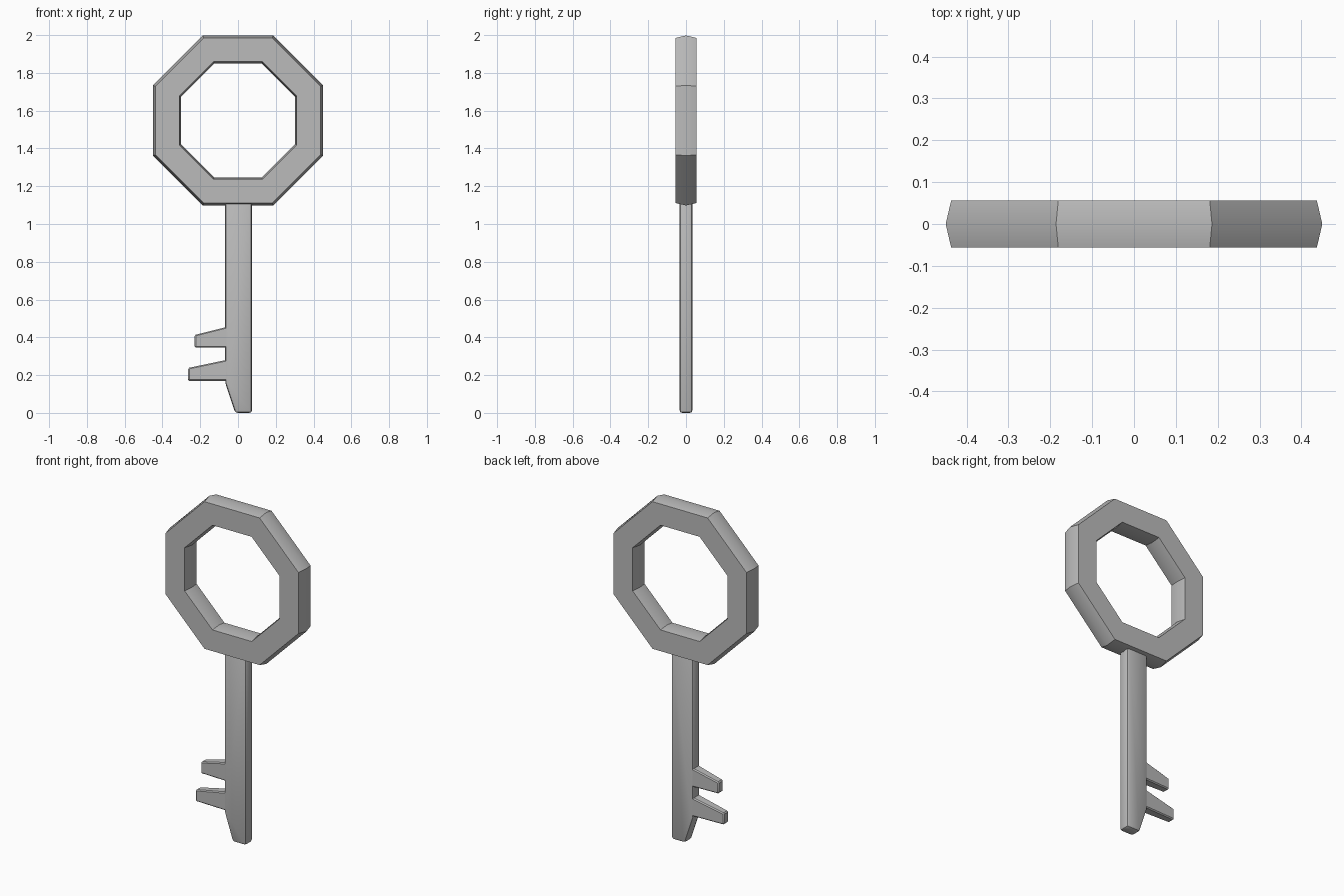
import bpy, bmesh, math
from mathutils import Matrix

cube = bpy.data.objects.get("Cube")
if cube:
    bpy.data.objects.remove(cube, do_unlink=True)

# Single dull metal colour
metal = bpy.data.materials.new("grey_metal")
metal.use_nodes = True
GREY = (0.5, 0.5, 0.5, 1)
metal.diffuse_color = GREY
metal.node_tree.nodes["Principled BSDF"].inputs["Base Color"].default_value = GREY


def finish(name, bm, angle=32):
    bmesh.ops.recalc_face_normals(bm, faces=bm.faces[:])
    mesh = bpy.data.meshes.new(name)
    bm.to_mesh(mesh)
    bm.free()
    mesh.shade_smooth()
    mesh.set_sharp_from_angle(angle=math.radians(angle))
    mesh.materials.append(metal)
    obj = bpy.data.objects.new(name, mesh)
    bpy.context.collection.objects.link(obj)
    return obj


def plate(name, outline, half, bevel, segments, taper=None):
    """Extrude an x-z outline along y, optionally thin it, then round its edges."""
    bm = bmesh.new()
    front = bm.faces.new([bm.verts.new((x, -half, z)) for x, z in outline])
    out = bmesh.ops.extrude_face_region(bm, geom=[front])
    back = [g for g in out["geom"] if isinstance(g, bmesh.types.BMVert)]
    bmesh.ops.translate(bm, vec=(0, 2 * half, 0), verts=back)
    if taper:
        limit, factor = taper
        for v in bm.verts:
            if v.co.x < limit:
                v.co.y *= factor
    bmesh.ops.recalc_face_normals(bm, faces=bm.faces[:])
    bmesh.ops.bevel(bm, geom=bm.edges[:], offset=bevel, segments=segments,
                    profile=0.5, affect='EDGES', clamp_overlap=True)
    return finish(name, bm)


# Octagonal bow: six-sided section swept around eight corners
SIDES, CENTRE = 8, 1.548
section = [(0.45, 0), (0.437, 0.056), (0.311, 0.056),
           (0.302, 0), (0.311, -0.056), (0.437, -0.056)]
bm = bmesh.new()
rings = []
for i in range(SIDES):
    a = math.tau * (i + 0.5) / SIDES
    k = 1 / math.cos(math.pi / SIDES)
    rings.append([bm.verts.new((r * k * math.cos(a), y, CENTRE + r * k * math.sin(a)))
                  for r, y in section])
for i in range(SIDES):
    a, b = rings[i], rings[(i + 1) % SIDES]
    for j in range(len(section)):
        n = (j + 1) % len(section)
        bm.faces.new((a[j], a[n], b[n], b[j]))
finish("bow_ring", bm)

# Shaft with a slanted tip
plate("shaft", [(-0.068, 1.13), (-0.068, 0.16), (-0.015, 0), (0.074, 0), (0.074, 1.13)],
      0.034, 0.014, 2)

# Two tapering teeth
for name, tip, z in (("lower_tooth", -0.264, 0.17), ("upper_tooth", -0.229, 0.345)):
    plate(name, [(-0.04, z), (-0.04, z + 0.115), (tip, z + 0.068), (tip, z)],
          0.03, 0.006, 1, taper=(-0.1, 0.75))
